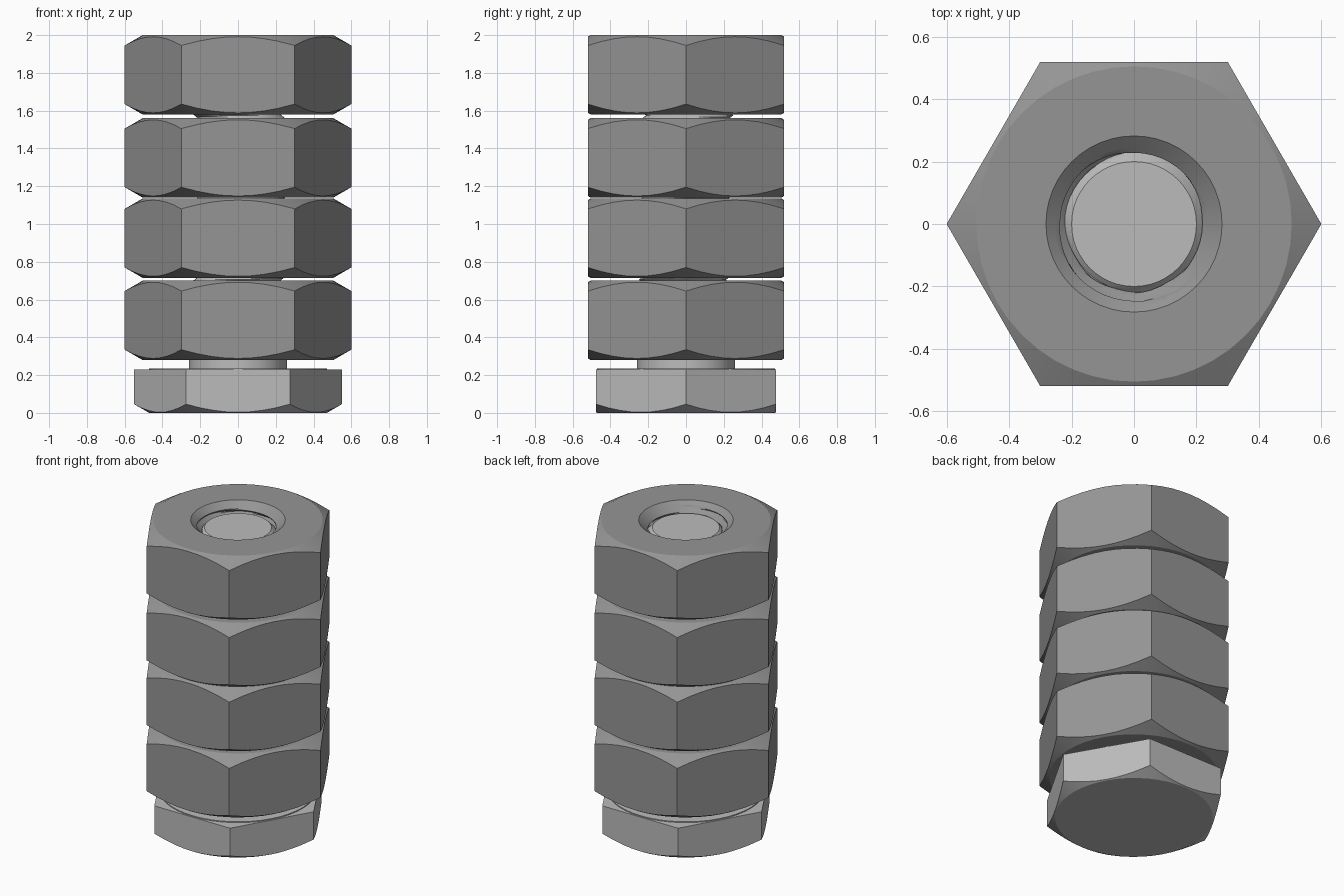
import bpy, bmesh, math

if "Cube" in bpy.data.objects:
    bpy.data.objects.remove(bpy.data.objects["Cube"])

SEG = 48                      # 8 steps per hexagon side
PITCH, MINOR, MAJOR = 0.06, 0.212, 0.25
SLOPE = math.tan(math.radians(30))
ANGLES = [2 * math.pi * i / SEG for i in range(SEG)]


def grey(name, v):
    m = bpy.data.materials.new(name)
    m.diffuse_color = (v, v, v, 1)
    m.use_nodes = True
    m.node_tree.nodes["Principled BSDF"].inputs["Base Color"].default_value = m.diffuse_color
    return m


def circle(r, z):
    return [(r, z)] * SEG


def hexagon(corner, z, bevel_r=None, direction=0):
    """Hexagon ring; with bevel_r its edge follows a 30 degree cone."""
    ring = []
    for a in ANGLES:
        local = a % (math.pi / 3) - math.pi / 6
        r = corner * math.cos(math.pi / 6) / math.cos(local)
        dz = (r - bevel_r) * SLOPE * direction if bevel_r else 0
        ring.append((r, z + dz))
    return ring


def thread(a, z):
    t = (z / PITCH - a / (2 * math.pi)) % 1
    return MINOR + (MAJOR - MINOR) * abs(2 * t - 1)


def levels(z0, z1):
    n = round((z1 - z0) / (PITCH / 8))
    return [z0 + (z1 - z0) * i / n for i in range(n + 1)]


def loft(name, rings, mat, closed):
    bm = bmesh.new()
    vs = [[bm.verts.new((r * math.cos(a), r * math.sin(a), z))
           for a, (r, z) in zip(ANGLES, ring)] for ring in rings]
    pairs = list(zip(vs, vs[1:]))
    if closed:
        pairs.append((vs[-1], vs[0]))
    else:
        bm.faces.new(vs[0][::-1])
        bm.faces.new(vs[-1])
    for lo, hi in pairs:
        for i in range(SEG):
            j = (i + 1) % SEG
            bm.faces.new((lo[i], lo[j], hi[j], hi[i]))
    bmesh.ops.recalc_face_normals(bm, faces=bm.faces)
    mesh = bpy.data.meshes.new(name)
    bm.to_mesh(mesh)
    bm.free()
    mesh.materials.append(mat)
    ob = bpy.data.objects.new(name, mesh)
    bpy.context.collection.objects.link(ob)
    bpy.ops.object.select_all(action='DESELECT')
    ob.select_set(True)
    bpy.context.view_layer.objects.active = ob
    bpy.ops.object.shade_smooth_by_angle(angle=math.radians(20))


bolt_grey = grey("bolt_grey", 0.5)
nut_grey = grey("nut_grey", 0.3)

# Bolt: chamfered hex head, thin bearing face, plain collar, threaded shank
TOP = 1.95
bolt = [circle(0.47, 0), hexagon(0.55, 0, 0.47, 1), hexagon(0.55, 0.229),
        circle(0.47, 0.229), circle(0.47, 0.235),
        circle(0.26, 0.235), circle(0.26, 0.29)]
for z in levels(0.3, TOP):
    bolt.append([(min(thread(a, z), 0.2 + TOP - z), z) for a in ANGLES])
loft("bolt", bolt, bolt_grey, False)

# Four nuts: double chamfered hexagons with countersunk threaded bores
H = 0.42
for k, z0 in enumerate((0.28, 0.715, 1.14, 1.58)):
    z1 = z0 + H
    nut = [circle(0.505, z0), hexagon(0.6, z0, 0.505, 1),
           hexagon(0.6, z1, 0.505, -1), circle(0.505, z1)]
    for z in reversed(levels(z0, z1)):
        sink = 0.282 - 1.2 * min(z - z0, z1 - z)
        nut.append([(max(thread(a, z) + 0.003, sink), z) for a in ANGLES])
    loft(f"nut_{k + 1}", nut, nut_grey, True)
